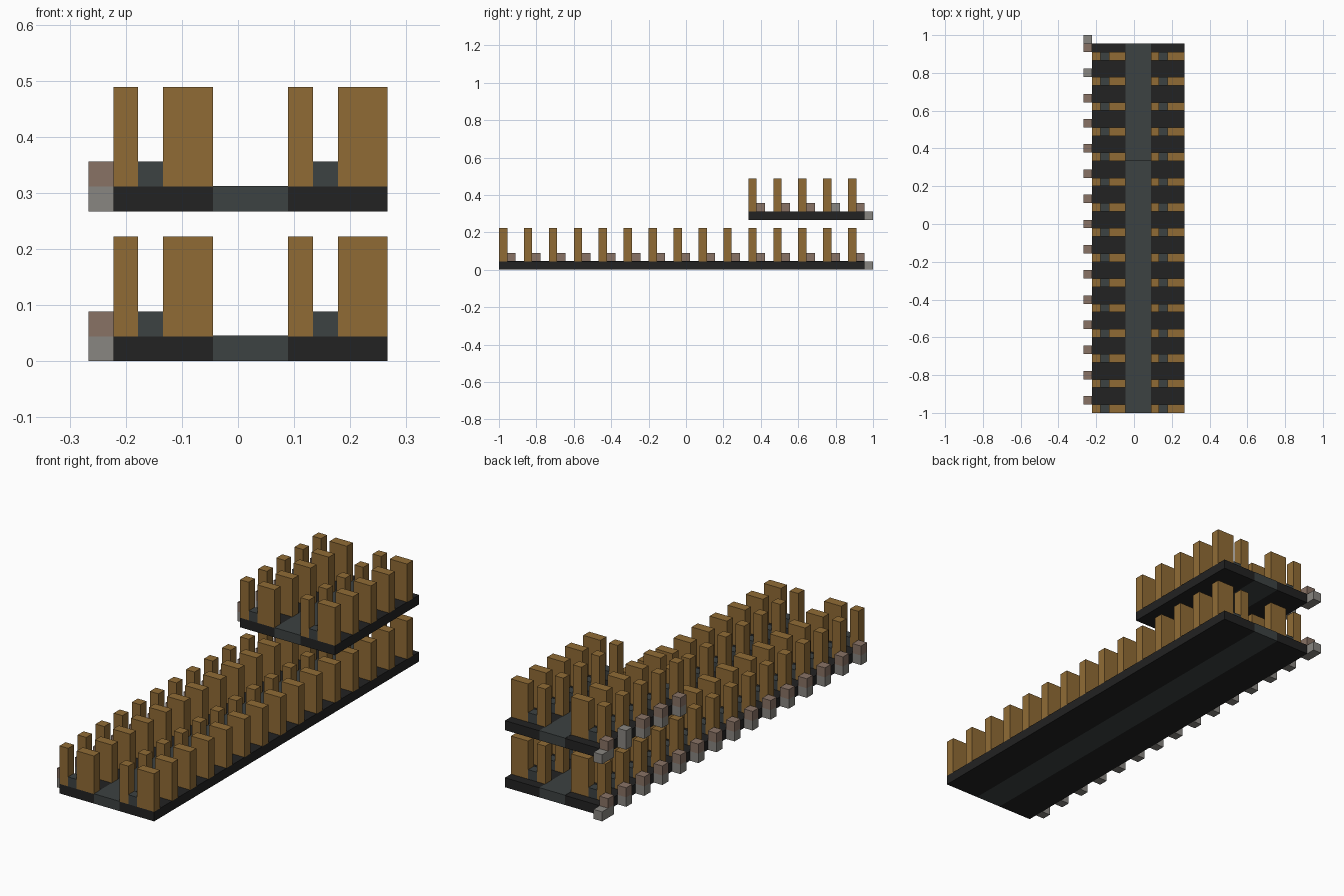
import bpy
import bmesh

U = 2 / 45          # one block
X0, Y0 = -6, -22.5  # grid origin in blocks

cube = bpy.data.objects.get("Cube")
if cube:
    bpy.data.objects.remove(cube, do_unlink=True)


def material(name, rgb):
    m = bpy.data.materials.new(name)
    m.use_nodes = True
    m.diffuse_color = (*rgb, 1)
    m.node_tree.nodes["Principled BSDF"].inputs["Base Color"].default_value = (*rgb, 1)
    return m


BROWN = material("seat brown", (0.28, 0.148, 0.036))
BLACK = material("floor black", (0.016, 0.016, 0.016))
SLATE = material("aisle slate", (0.046, 0.054, 0.054))
CLAY = material("step clay", (0.25, 0.17, 0.13))
STONE = material("step stone", (0.25, 0.24, 0.22))


def blocks(name, mat, boxes):
    """One object from boxes given as (x, y, z, width, depth, height) in blocks."""
    bm = bmesh.new()
    for x, y, z, w, d, h in boxes:
        for v in bmesh.ops.create_cube(bm, size=1)["verts"]:
            v.co.x = (X0 + x + (v.co.x + 0.5) * w) * U
            v.co.y = (Y0 + y + (v.co.y + 0.5) * d) * U
            v.co.z = (z + (v.co.z + 0.5) * h) * U
    mesh = bpy.data.meshes.new(name)
    bm.to_mesh(mesh)
    bm.free()
    mesh.materials.append(mat)
    bpy.context.collection.objects.link(bpy.data.objects.new(name, mesh))


def deck(name, z, first_row, stone_rows):
    """A floor with an aisle, rows of seat columns and a line of side steps."""
    start = first_row * 3
    length = 44 - start
    rows = range(start, 44, 3)
    blocks(name + "_floor", BLACK, [(x, start, z, 4, length, 1) for x in (1, 8)])
    blocks(name + "_aisle", SLATE, [(5, start, z, 3, length, 1.03)])
    # Tall columns in pairs of narrow and wide, with a low block between them
    blocks(name + "_columns", BROWN,
           [(x, y, z + 1, w, 1, 4) for y in rows for x, w in ((1, 1), (3, 2), (8, 1), (10, 2))])
    blocks(name + "_low_blocks", SLATE,
           [(x, y, z + 1, 1, 1, 1) for y in rows for x in (2, 9)])
    # Side steps: stone base, clay cap, and one extra stone at the back
    blocks(name + "_step_bases", STONE,
           [(0, y + 1, z, 1, 1, 1) for y in rows] + [(0, 44, z, 1, 1, 1)]
           + [(0, r * 3 + 1, z + 1, 1, 1, 1) for r in stone_rows])
    blocks(name + "_step_caps", CLAY,
           [(0, y + 1, z + 1, 1, 1, 1) for y in rows if y // 3 not in stone_rows])


deck("lower", 0, 0, [])
deck("upper", 6, 10, [13])
